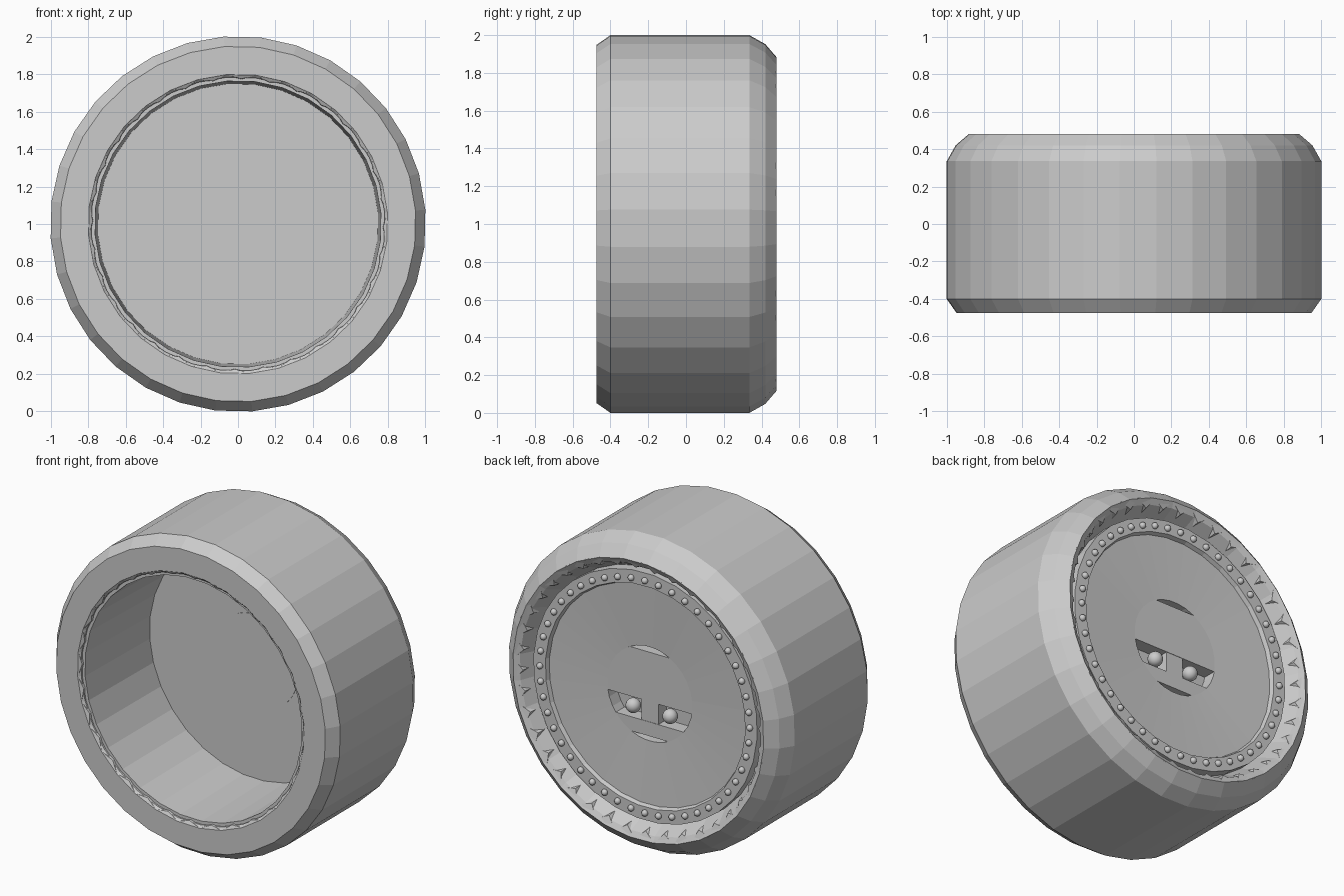
import bpy, bmesh, math
from mathutils import Matrix

cube = bpy.data.objects.get("Cube")
if cube:
    bpy.data.objects.remove(cube, do_unlink=True)

SIDES = 32
TURN = math.radians(6.9)

grey = bpy.data.materials.new("plain grey")
grey.use_nodes = True
grey.diffuse_color = (0.6, 0.6, 0.6, 1)
grey.node_tree.nodes["Principled BSDF"].inputs["Base Color"].default_value = (0.6, 0.6, 0.6, 1)


def finish(bm, name, smooth=False):
    mesh = bpy.data.meshes.new(name)
    bm.to_mesh(mesh)
    bm.free()
    mesh.materials.append(grey)
    for p in mesh.polygons:
        p.use_smooth = smooth
    obj = bpy.data.objects.new(name, mesh)
    bpy.context.collection.objects.link(obj)
    return obj


def spot(r, y, a):
    return (r * math.sin(a), y, 1 + r * math.cos(a))


def lathe(name, profile, sides=SIDES, closed=False, turn=TURN):
    """Spin (radius, y) points about the axle."""
    bm = bmesh.new()
    rings = []
    for r, y in profile:
        if r == 0:
            rings.append([bm.verts.new((0, y, 1))] * sides)
        else:
            rings.append([bm.verts.new(spot(r, y, turn + math.tau * i / sides))
                          for i in range(sides)])
    pairs = list(zip(rings, rings[1:]))
    if closed:
        pairs.append((rings[-1], rings[0]))
    for a, b in pairs:
        for i in range(sides):
            j = (i + 1) % sides
            bm.faces.new(list(dict.fromkeys((a[i], a[j], b[j], b[i]))))
    bmesh.ops.recalc_face_normals(bm, faces=bm.faces)
    return finish(bm, name)


# Tyre: tread, chamfers, sidewalls and inner wall
lathe("tyre", [(0.8, -0.475), (0.95, -0.475), (1.003, -0.4), (1.003, 0.335),
               (0.955, 0.42), (0.885, 0.48), (0.85, 0.46), (0.785, 0.33),
               (0.785, -0.46)], closed=True)


# Saw-tooth trims: alternating triangles between two rings
def teeth(name, outer, inner, count, tip):
    bm = bmesh.new()
    for i in range(count):
        a = TURN + math.tau * i / count
        step = math.tau / count
        p = [bm.verts.new(spot(*outer, a)), bm.verts.new(spot(*outer, a + step)),
             bm.verts.new(spot(*inner, a + step / 2)), bm.verts.new(spot(*tip, a + step / 2))]
        for f in ((0, 1, 3), (1, 2, 3), (2, 0, 3), (1, 0, 2)):
            bm.faces.new([p[k] for k in f])
    bmesh.ops.recalc_face_normals(bm, faces=bm.faces)
    finish(bm, name)


teeth("back_teeth", (0.885, 0.478), (0.82, 0.4), 40, (0.83, 0.455))
teeth("front_teeth", (0.8, -0.474), (0.77, -0.42), 32, (0.775, -0.462))

# Rim: barrel, deep front disc, back dish with a raised rivet ledge
lathe("rim", [(0, 0.18), (0.75, 0.18), (0.765, -0.45), (0.79, -0.45), (0.79, 0.41),
              (0.705, 0.41), (0.695, 0.385), (0.3, 0.365), (0.3, 0.28), (0, 0.28)])
lathe("front_hub_disc", [(0, 0.177), (0.3, 0.177), (0.3, 0.182)], sides=64)


# Hub plates: slices of a disc between two heights
def slice_plate(name, low, high, r=0.3, front=0.28, back=0.365):
    bm = bmesh.new()
    n = 14
    a0, a1 = math.asin(low / r), math.asin(high / r)
    right = [(r * math.cos(a0 + (a1 - a0) * i / n), r * math.sin(a0 + (a1 - a0) * i / n))
             for i in range(n + 1)]
    outline = right + [(-x, z) for x, z in reversed(right)]
    face = bm.faces.new([bm.verts.new((x, front, 1 + z)) for x, z in outline])
    new = bmesh.ops.extrude_face_region(bm, geom=[face])["geom"]
    bmesh.ops.translate(bm, verts=[g for g in new if isinstance(g, bmesh.types.BMVert)],
                        vec=(0, back - front, 0))
    bmesh.ops.recalc_face_normals(bm, faces=bm.faces)
    finish(bm, name)


slice_plate("hub_upper_plate", -0.05, 0.265)
slice_plate("hub_lower_plate", -0.27, -0.18)

# Bar between the two hub slots
bm = bmesh.new()
bmesh.ops.create_cube(bm, size=1, matrix=Matrix.Translation((0, 0.32, 0.885))
                      @ Matrix.Diagonal((0.12, 0.085, 0.13, 1)))
finish(bm, "hub_bar")


def ball(bm, centre, r, u, v):
    bmesh.ops.create_uvsphere(bm, u_segments=u, v_segments=v, radius=r,
                              matrix=Matrix.Translation(centre))


# Round studs in the slots
bm = bmesh.new()
for side in (-1, 1):
    ball(bm, (side * 0.13, 0.345, 0.885), 0.045, 20, 12)
finish(bm, "hub_studs", True)

# Ring of rivets
bm = bmesh.new()
for i in range(48):
    ball(bm, spot(0.74, 0.415, math.tau * i / 48), 0.02, 12, 8)
finish(bm, "rivets", True)
